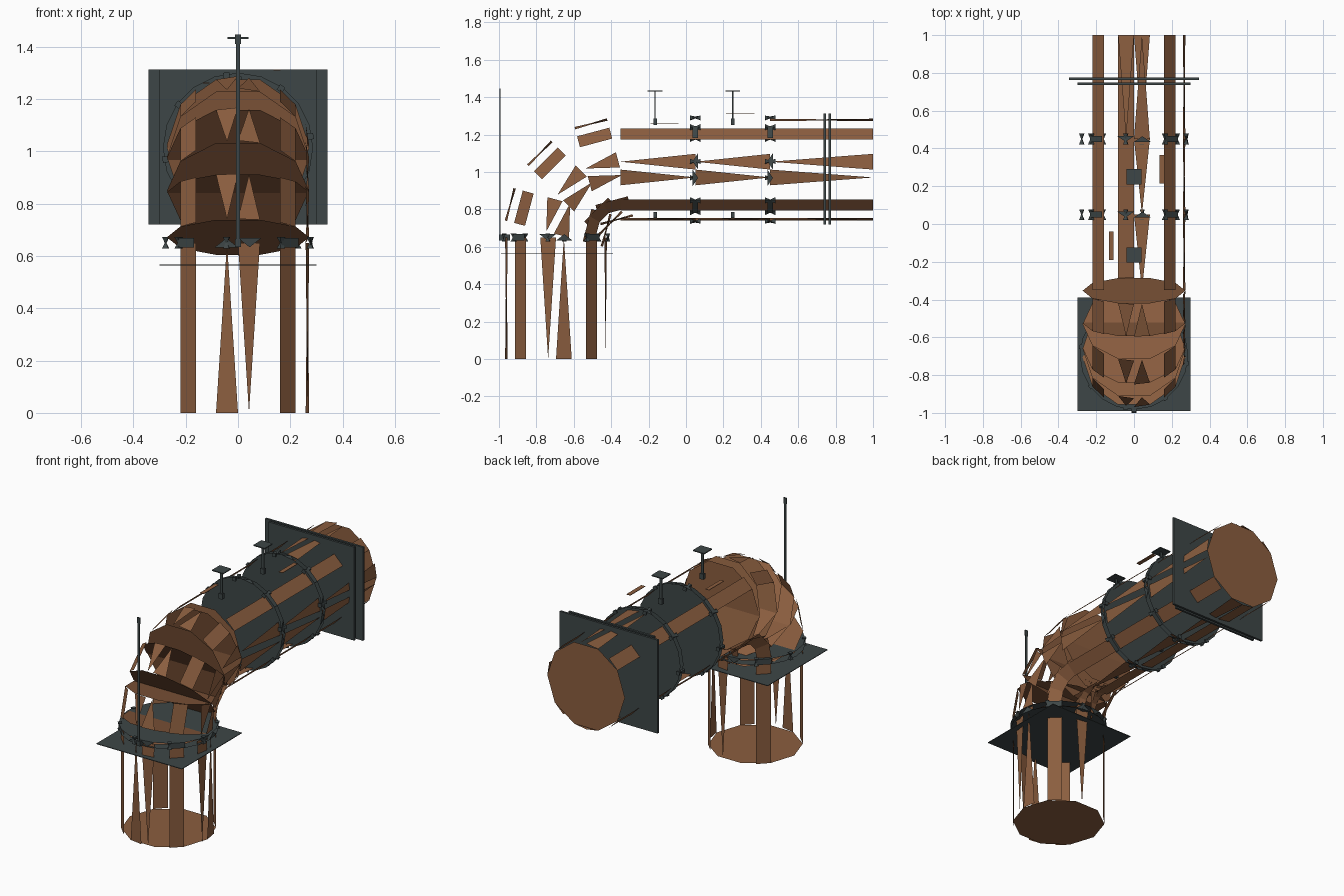
import bpy, bmesh, math
from mathutils import Vector as V

if "Cube" in bpy.data.objects:
    bpy.data.objects.remove(bpy.data.objects["Cube"])


def material(name, col):
    m = bpy.data.materials.new(name)
    m.diffuse_color = (*col, 1)
    m.use_nodes = True
    m.node_tree.nodes["Principled BSDF"].inputs["Base Color"].default_value = m.diffuse_color
    return m


BROWN = material("rust_brown", (0.26, 0.112, 0.05))
METAL = material("dark_metal", (0.048, 0.062, 0.063))
X = V((1, 0, 0))
YA, ZA, BEND, R = -0.695, 1.013, 0.345, 0.272   # pipe axes, bend radius, pipe radius
QUADS = (2, 7, 12, 17)
SIDE = {0: 1, 19: 0}                            # wedge face -> end holding its base


def finish(name, bm, mat):
    me = bpy.data.meshes.new(name)
    bm.to_mesh(me)
    bm.free()
    me.materials.append(mat)
    ob = bpy.data.objects.new(name, me)
    bpy.context.collection.objects.link(ob)
    return ob


def section(name, start, axis, outer, length, r, mat, wedges, quads=QUADS, sides=20):
    """Skeletal pipe section: two end discs, plank strips and tapering wedges."""
    bm = bmesh.new()
    start, axis, outer = V(start), V(axis).normalized(), V(outer).normalized()

    def pt(k, e):
        a = math.radians(18 * k)
        return start + axis * length * e + (X * math.cos(a) + outer * math.sin(a)) * r

    def face(*pts):
        return bm.faces.new([bm.verts.new(p) for p in pts])

    for e in (0, 1):
        f = face(*[pt(i * 20 / sides, e) for i in range(sides)])
        f.normal_update()
        if f.normal.dot(axis) * (1 if e else -1) < 0:
            f.normal_flip()
    planks = [face(pt(k, 0), pt(k + 1, 0), pt(k + 1, 1), pt(k, 1)) for k in quads]
    for k, e in wedges.items():
        tip = (pt(k, 1 - e) + pt(k + 1, 1 - e)) / 2
        planks.append(face(pt(k, e), pt(k + 1, e), tip))
    mid = start + axis * length / 2
    for f in planks:
        f.normal_update()
        if f.normal.dot(f.calc_center_median() - mid) < 0:
            f.normal_flip()
    return finish(name, bm, mat)


def box(name, lo, hi, mat):
    bm = bmesh.new()
    bmesh.ops.create_cube(bm, size=1)
    for v in bm.verts:
        v.co = V([(a + b) / 2 + c * (b - a) for a, b, c in zip(lo, hi, v.co)])
    return finish(name, bm, mat)


def bolts(name, center, axis, outer, r, half):
    """Ring of small hourglass bolts running along the pipe axis."""
    bm = bmesh.new()
    axis, outer = V(axis), V(outer)
    for i in range(8):
        a = math.radians(45 * i + 9)
        rad = X * math.cos(a) + outer * math.sin(a)
        tan = axis.cross(rad)
        c = V(center) + rad * r
        rings = []
        for t, w in ((-1, 0.012), (0, 0.003), (1, 0.012)):
            rings.append([bm.verts.new(c + axis * half * t + rad * w * u + tan * w * v)
                          for u, v in ((1, 1), (-1, 1), (-1, -1), (1, -1))])
        for p, q in zip(rings, rings[1:]):
            for j in range(4):
                bm.faces.new((p[j], p[j - 1], q[j - 1], q[j]))
        for ring in (rings[0], rings[-1]):
            bm.faces.new(ring)
    bmesh.ops.recalc_face_normals(bm, faces=bm.faces)
    finish(name, bm, METAL)


UP, BACK, FRONT = (0, 0, 1), (0, 1, 0), (0, -1, 0)

# Vertical pipe
section("vertical_pipe", (0, YA, 0), UP, FRONT, 0.65, R, BROWN,
        {**SIDE, 4: 1, 5: 0, 15: 1}, sides=10)

# Elbow: three straight overlapping sections
cy, cz = YA + BEND, ZA - BEND
seg = 2 * BEND * math.sin(math.radians(15))
for i in range(3):
    a = math.radians(15 + 30 * i)
    out = V((0, -math.cos(a), math.sin(a)))
    axis = V((0, math.sin(a), math.cos(a)))
    mid = V((0, cy, cz)) + out * BEND
    section(f"elbow_section_{i + 1}", mid - axis * seg / 2, axis, out, seg, R, BROWN,
            {**SIDE, 4: 0, 5: 1, 14: 1, 15: 0}, sides=10)

# Horizontal pipe in three lengths
stops = (cy, 0.05, 0.45, 1.0)
for i, (y0, y1) in enumerate(zip(stops, stops[1:])):
    top = {4: 0, 5: 1} if i == 2 else {}
    section(f"horizontal_pipe_{i + 1}", (0, y0, ZA), BACK, UP, y1 - y0, R, BROWN,
            {**SIDE, **top, 15: 1}, QUADS + (14,), sides=10)

# Flanges with bolts
for i, y in enumerate((0.05, 0.45)):
    section(f"pipe_flange_{i + 1}", (0, y - 0.015, ZA), BACK, UP, 0.03, 0.287, METAL,
            {**SIDE, 4: 0, 5: 1, 14: 1, 15: 0})
    bolts(f"flange_bolts_{i + 1}", (0, y, ZA), BACK, UP, 0.28, 0.028)
section("base_flange", (0, YA, 0.633), UP, FRONT, 0.035, 0.287, METAL,
        {**SIDE, 4: 1, 5: 0, 14: 1, 15: 0})
bolts("base_flange_bolts", (0, YA, 0.65), UP, FRONT, 0.28, 0.022)

# Mounting plates
box("base_plate", (-0.3, -0.99, 0.563), (0.3, -0.39, 0.567), METAL)
box("wall_plate_inner", (-0.3, 0.735, 0.72), (0.3, 0.749, 1.312), METAL)
box("wall_plate_outer", (-0.343, 0.762, 0.72), (0.343, 0.776, 1.312), METAL)

# Tall thin rod at the front
box("rod", (-0.008, -0.996, 0.64), (0.008, -0.992, 1.41), METAL)
box("rod_tip", (-0.011, -0.997, 1.41), (0.011, -0.991, 1.447), METAL)
box("rod_foot", (-0.012, -1.0, 0.635), (0.012, -0.94, 0.665), METAL)

# Valve handles on top of the pipe, with small clips beneath
for i, y in enumerate((-0.165, 0.25)):
    box(f"handle_stem_{i + 1}", (-0.008, y - 0.003, 1.26), (0.008, y + 0.003, 1.43), METAL)
    box(f"handle_plate_{i + 1}", (-0.04, y - 0.04, 1.43), (0.04, y + 0.04, 1.436), METAL)
    box(f"handle_collar_{i + 1}", (-0.013, y - 0.01, 1.25), (0.013, y + 0.01, 1.285), METAL)
    box(f"bottom_clip_{i + 1}", (-0.01, y - 0.01, 0.755), (0.01, y + 0.01, 0.785), METAL)

# Loose tabs on the pipe skin
box("tab_right", (0.135, 0.215, 1.309), (0.162, 0.365, 1.312), BROWN)
box("tab_left", (-0.133, -0.19, 1.259), (-0.108, -0.04, 1.262), BROWN)
